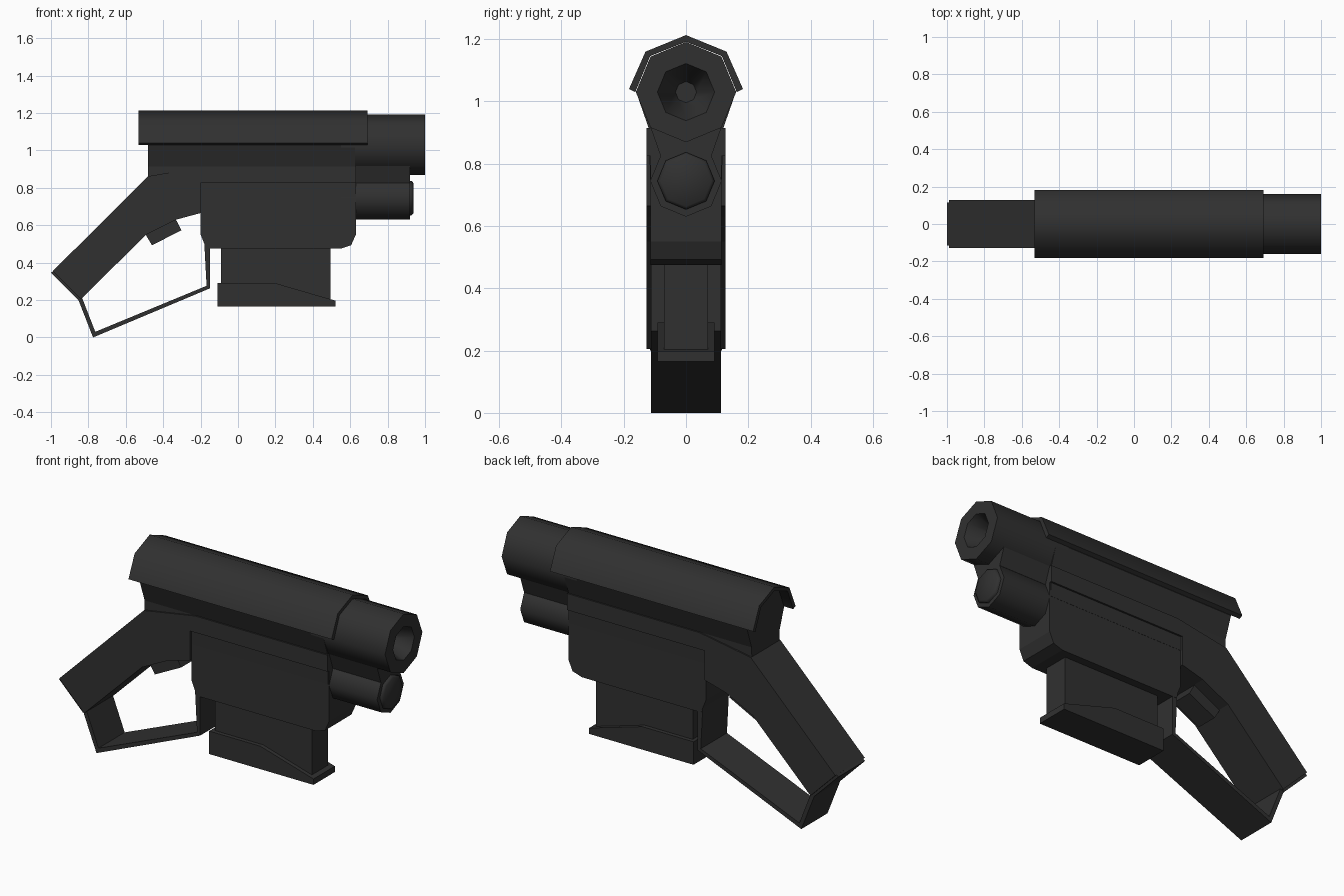
import bpy, bmesh, math

if "Cube" in bpy.data.objects:
    bpy.data.objects.remove(bpy.data.objects["Cube"])

dark = bpy.data.materials.new("dark_metal")
dark.diffuse_color = (0.03, 0.03, 0.03, 1)
dark.use_nodes = True
dark.node_tree.nodes["Principled BSDF"].inputs["Base Color"].default_value = dark.diffuse_color


def finish(bm, name, smooth=None):
    bmesh.ops.recalc_face_normals(bm, faces=bm.faces)
    me = bpy.data.meshes.new(name)
    bm.to_mesh(me)
    bm.free()
    me.materials.append(dark)
    ob = bpy.data.objects.new(name, me)
    bpy.context.collection.objects.link(ob)
    if smooth:
        bpy.ops.object.select_all(action='DESELECT')
        ob.select_set(True)
        bpy.context.view_layer.objects.active = ob
        bpy.ops.object.shade_smooth_by_angle(angle=math.radians(smooth))
    return ob


def extrude(name, points, vec, smooth=None):
    bm = bmesh.new()
    face = bm.faces.new([bm.verts.new(p) for p in points])
    new = bmesh.ops.extrude_face_region(bm, geom=[face])["geom"]
    bmesh.ops.translate(bm, vec=vec, verts=[g for g in new if isinstance(g, bmesh.types.BMVert)])
    return finish(bm, name, smooth)


def side_profile(name, pts, half):
    """x-z outline extruded symmetrically across y."""
    return extrude(name, [(x, -half, z) for x, z in pts], (0, 2 * half, 0))


def section(name, pts, x0, x1, smooth=None):
    """y-z half section (top to bottom), mirrored in y and extruded along x."""
    loop = pts + [(-y, z) for y, z in reversed(pts) if y > 0]
    return extrude(name, [(x0, y, z) for y, z in loop], (x1 - x0, 0, 0), smooth)


def octagon_tube(name, zc, rings):
    """Eight-sided lathe along x through (x, radius) rings, vertex at the top."""
    bm = bmesh.new()
    loops = [[bm.verts.new((x, r * math.sin(k * math.pi / 4), zc + r * math.cos(k * math.pi / 4)))
              for k in range(8)] for x, r in rings]
    for a, b in zip(loops, loops[1:]):
        for k in range(8):
            bm.faces.new((a[k], a[(k + 1) % 8], b[(k + 1) % 8], b[k]))
    bm.faces.new(loops[0])
    bm.faces.new(loops[-1])
    return finish(bm, name, 50)


# Upper body under the shroud
section("upper_body", [(0, 1.185), (0.113, 1.143), (0.16, 1.03), (0.12, 0.915), (0.115, 0.75)], -0.48, 0.625)

# Top shroud: thin half-octagon shell
outer = [(0, 1.213), (0.13, 1.16), (0.183, 1.04)]
inner = [(0.163, 1.03), (0.115, 1.146), (0, 1.192)]
shell = outer + inner
left = [(-y, z) for y, z in reversed(shell) if y > 0]
extrude("top_shroud", [(-0.533, y, z) for y, z in shell + left], (1.226, 0, 0), 50)

# Barrel with a recessed bore, lower tube and its end cap
octagon_tube("barrel", 1.03, [(0.55, 0.161), (1.0, 0.161), (1.0, 0.092), (0.86, 0.034)])
octagon_tube("lower_tube", 0.745, [(0.55, 0.115), (0.92, 0.115)])
octagon_tube("tube_cap", 0.745, [(0.9, 0.092), (0.928, 0.092), (0.937, 0.082)])
section("barrel_web", [(0.114, 0.917), (0.082, 0.826)], 0.55, 0.92)

# Frame and raked grip
side_profile("frame_grip", [(-0.99, 0.355), (-0.84, 0.205), (-0.49, 0.55), (-0.33, 0.63),
                            (-0.2, 0.665), (-0.2, 0.825), (0.63, 0.825), (0.63, 0.915),
                            (-0.17, 0.915), (-0.48, 0.862)], 0.127)
side_profile("grip_butt", [(-1.0, 0.345), (-0.855, 0.2), (-0.8, 0.25), (-0.95, 0.39)], 0.115)

# Magazine housing
side_profile("magazine_housing", [(-0.2, 0.825), (-0.2, 0.55), (-0.17, 0.475), (0.55, 0.475),
                                  (0.605, 0.493), (0.63, 0.55), (0.63, 0.825)], 0.114)

# Magazine and sloped base
side_profile("magazine", [(-0.09, 0.2), (0.495, 0.2), (0.495, 0.5), (-0.09, 0.5)], 0.07)
side_profile("magazine_base", [(-0.11, 0.165), (0.52, 0.165), (0.52, 0.197), (0.2, 0.29),
                               (-0.11, 0.29)], 0.092)

# Trigger and bent strip guard
side_profile("trigger", [(-0.5, 0.56), (-0.46, 0.493), (-0.302, 0.573), (-0.34, 0.645)], 0.06)
side_profile("trigger_guard", [(-0.18, 0.5), (-0.149, 0.5), (-0.149, 0.263), (-0.775, 0.0),
                               (-0.855, 0.205), (-0.835, 0.215), (-0.763, 0.03),
                               (-0.168, 0.276)], 0.113)
